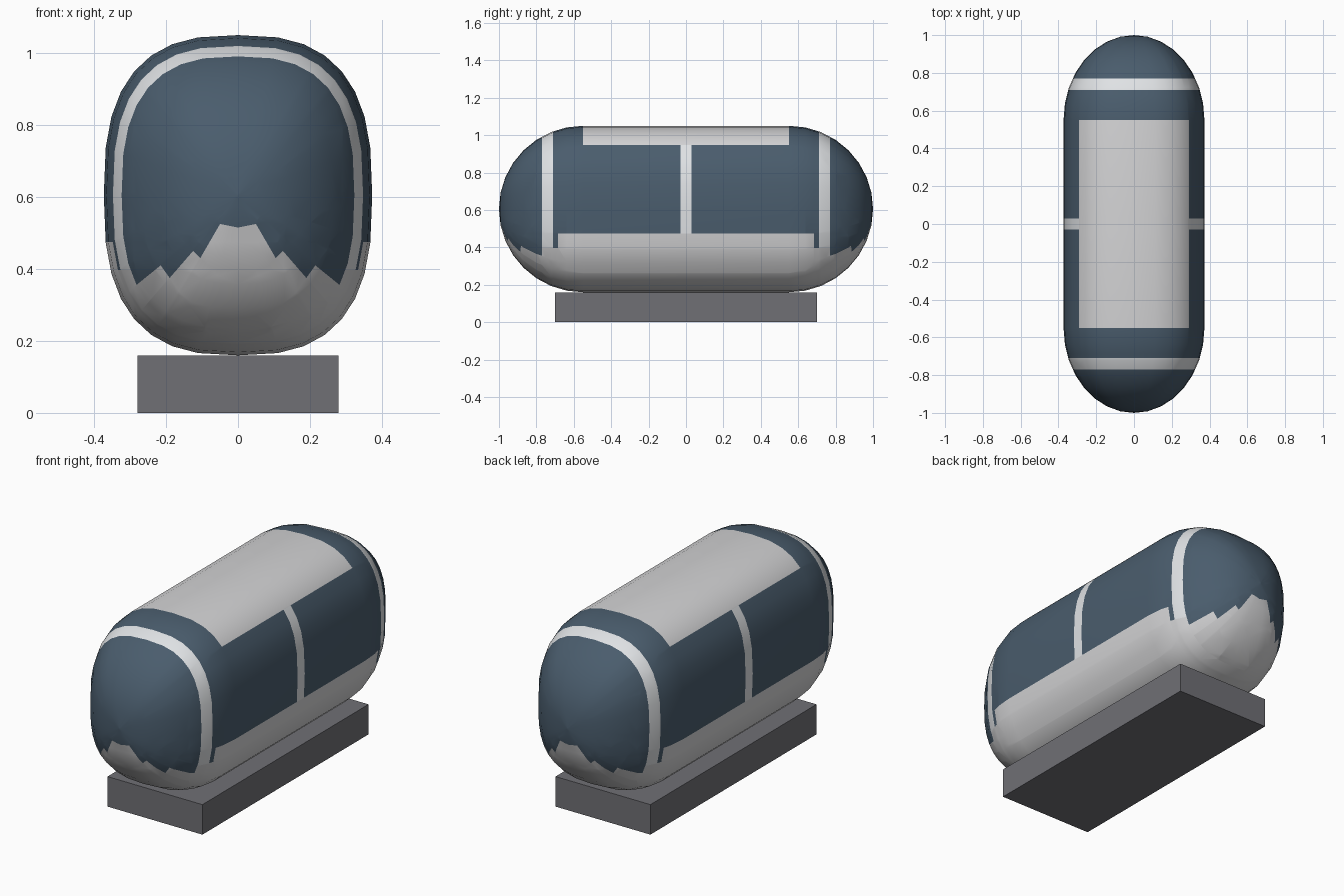
import bpy, bmesh, math
from mathutils import Vector

if "Cube" in bpy.data.objects:
    bpy.data.objects.remove(bpy.data.objects["Cube"], do_unlink=True)


def material(name, rgb):
    mat = bpy.data.materials.new(name)
    mat.use_nodes = True
    mat.diffuse_color = (*rgb, 1)
    mat.node_tree.nodes["Principled BSDF"].inputs["Base Color"].default_value = (*rgb, 1)
    return mat


navy = material("navy blue", (0.068, 0.108, 0.152))
pale = material("pale grey", (0.66, 0.66, 0.67))
stripe = material("light stripe", (0.74, 0.76, 0.78))
dark = material("base grey", (0.16, 0.16, 0.178))
NAVY, PALE, STRIPE = range(3)

# Main dimensions
HALF_W, HALF_H, MID_Z = 0.373, 0.445, 0.605
STRAIGHT, NOSE = 0.55, 0.45
SIDES, NOSE_RINGS, POWER = 32, 8, 2.7
PANEL_X, BAND_IN, BAND_OUT = 0.29, 0.71, 0.77
STEP_Y, HULL_Z, STEP_Z = 0.685, 0.475, 0.397
# Jagged colour edge on each nose, as (|x|, z)
JAGS = [(0, 0.515), (0.05, 0.525), (0.105, 0.43), (0.125, 0.45),
        (0.19, 0.375), (0.215, 0.41), (0.283, 0.355)]


def squircle(t):
    def p(v):
        return math.copysign(abs(v) ** (2 / POWER), v)
    return p(math.cos(t)) * HALF_W, p(math.sin(t)) * HALF_H


def jag_height(x):
    x = abs(x)
    for (x0, z0), (x1, z1) in zip(JAGS, JAGS[1:]):
        if x <= x1:
            return z0 + (z1 - z0) * (x - x0) / (x1 - x0)
    return JAGS[-1][1]


def paint(c):
    x, y, z = c.x, abs(c.y), c.z
    if y > BAND_OUT:
        return PALE if z < jag_height(x) else NAVY
    if y > BAND_IN:
        return STRIPE if z > STEP_Z else PALE
    if z < (STEP_Z if y > STEP_Y else HULL_Z):
        return PALE
    if y < STRAIGHT and abs(x) < PANEL_X and z > MID_Z:
        return PALE
    return STRIPE if y < 0.03 else NAVY


# Rounded capsule body
bm = bmesh.new()
angles = [i * math.pi / 2 / NOSE_RINGS for i in range(NOSE_RINGS)]
stations = [(STRAIGHT + NOSE * math.sin(a), math.cos(a)) for a in angles]
stations = [(-y, s) for y, s in reversed(stations)] + stations
rings = []
for y, s in stations:
    ring = []
    for i in range(SIDES):
        px, pz = squircle(2 * math.pi * i / SIDES)
        ring.append(bm.verts.new((px * s, y, MID_Z + pz * s)))
    rings.append(ring)
for a, b in zip(rings, rings[1:]):
    for i in range(SIDES):
        j = (i + 1) % SIDES
        bm.faces.new((a[i], a[j], b[j], b[i]))
for ring, y in ((rings[0], -1), (rings[-1], 1)):
    tip = bm.verts.new((0, y, MID_Z))
    for i in range(SIDES):
        bm.faces.new((ring[i], ring[(i + 1) % SIDES], tip))


def cut(point, normal, faces=None):
    faces = list(bm.faces) if faces is None else faces
    edges = {e for f in faces for e in f.edges}
    verts = {v for f in faces for v in f.verts}
    bmesh.ops.bisect_plane(bm, geom=list(verts) + list(edges) + faces,
                           dist=1e-5, plane_co=point, plane_no=normal)


# Straight colour edges
for side in (-1, 1):
    for y in (0.03, STEP_Y, BAND_IN, BAND_OUT):
        cut((0, side * y, 0), (0, 1, 0))
    cut((side * PANEL_X, 0, 0), (1, 0, 0))
for z in (HULL_Z, STEP_Z):
    cut((0, 0, z), (0, 0, 1))

# Jagged colour edges on the noses
for side in (-1, 1):
    for (x0, z0), (x1, z1) in zip(JAGS, JAGS[1:]):
        nose = [f for f in bm.faces if abs(f.calc_center_median().y) > BAND_OUT]
        cut((side * x0, 0, z0), Vector((z0 - z1, 0, side * (x1 - x0))).normalized(), nose)

bmesh.ops.recalc_face_normals(bm, faces=bm.faces)
for f in bm.faces:
    f.smooth = True
    f.material_index = paint(f.calc_center_median())
mesh = bpy.data.meshes.new("capsule_body")
bm.to_mesh(mesh)
bm.free()
for m in (navy, pale, stripe):
    mesh.materials.append(m)
body = bpy.data.objects.new("capsule_body", mesh)
bpy.context.collection.objects.link(body)

# Block base
bpy.ops.mesh.primitive_cube_add(size=1, location=(0, 0, 0.08))
base = bpy.context.object
base.name = "base_block"
base.scale = (0.56, 1.4, 0.16)
base.data.materials.append(dark)
